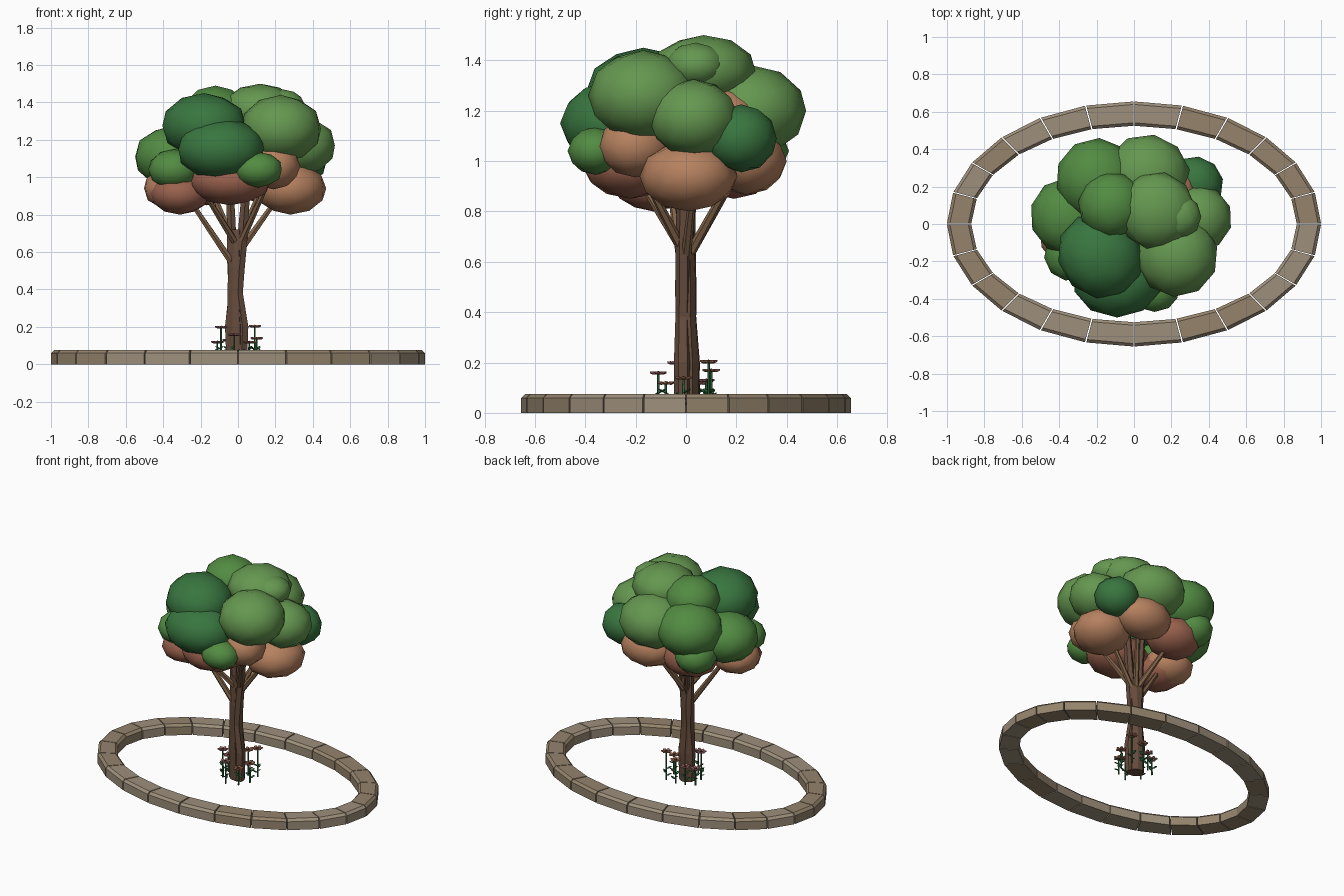
import bpy, bmesh, math, random
from mathutils import Vector, Matrix

random.seed(4)


def mat(name, rgb):
    m = bpy.data.materials.new(name)
    m.diffuse_color = (*rgb, 1)
    return m


DARK = mat("dark_leaf", (0.04, 0.18, 0.05))
MID = mat("mid_leaf", (0.085, 0.26, 0.055))
LIGHT = mat("light_leaf", (0.13, 0.31, 0.08))
TAN = mat("tan_leaf", (0.47, 0.22, 0.115))
RUST = mat("rust_leaf", (0.32, 0.12, 0.075))
BARK = mat("bark", (0.13, 0.072, 0.045))
TWIG = mat("twig", (0.22, 0.125, 0.065))
STONES = [mat("stone_a", (0.34, 0.275, 0.20)), mat("stone_b", (0.30, 0.23, 0.15))]
STEM = mat("stem", (0.03, 0.15, 0.05))
PETAL = mat("petal", (0.45, 0.18, 0.18))
PETAL2 = mat("petal_orange", (0.45, 0.19, 0.11))
HEART = mat("flower_heart", (0.08, 0.04, 0.03))


def finish(name, bm, mats, smooth=False):
    bmesh.ops.recalc_face_normals(bm, faces=bm.faces)
    for f in bm.faces:
        f.smooth = smooth
    me = bpy.data.meshes.new(name)
    bm.to_mesh(me)
    bm.free()
    for m in mats:
        me.materials.append(m)
    ob = bpy.data.objects.new(name, me)
    bpy.context.collection.objects.link(ob)
    return ob


def loft(bm, rings):
    """Skin a list of closed rings and cap both ends."""
    vs = [[bm.verts.new(p) for p in r] for r in rings]
    n = len(vs[0])
    bm.faces.new(vs[0])
    bm.faces.new(vs[-1])
    for a, b in zip(vs, vs[1:]):
        for i in range(n):
            bm.faces.new((a[i], a[(i + 1) % n], b[(i + 1) % n], b[i]))


def tube(bm, pts, radii, sides, ridge=0.0):
    pts = [Vector(p) for p in pts]
    rings = []
    for k, p in enumerate(pts):
        d = pts[min(k + 1, len(pts) - 1)] - pts[max(k - 1, 0)]
        q = Vector((0, 0, 1)).rotation_difference(d)
        ring = []
        for i in range(sides):
            a = 2 * math.pi * (i + 0.5) / sides
            r = radii[k] * (1 - ridge * (i % 2))
            ring.append(p + q @ Vector((r * math.cos(a), r * math.sin(a), 0)))
        rings.append(ring)
    loft(bm, rings)


def ellipsoid(bm, c, r, sub=2, rot=None, mi=0):
    m = Matrix.Translation(c) @ (rot or Matrix()) @ Matrix.Diagonal((*r, 1))
    res = bmesh.ops.create_icosphere(bm, subdivisions=sub, radius=1, matrix=m)
    for v in res["verts"]:
        for f in v.link_faces:
            f.material_index = mi


# Oval kerb of 24 chamfered stones with thin joints
N, W, C, H = 24, 0.13, 0.016, 0.075
PROFILE = [(0, 0), (0, H - C), (C, H), (W - C, H), (W, H - C), (W, 0)]
for i in range(N):
    bm = bmesh.new()
    rings = []
    for t in (i + 0.015, i + 0.985):
        a = 2 * math.pi * t / N
        rings.append([((1 - o) * math.cos(a), (0.655 - o) * math.sin(a), z) for o, z in PROFILE])
    loft(bm, rings)
    finish(f"kerb_stone_{i + 1}", bm, [STONES[random.random() < 0.4]])

# Trunk: three fused, slightly bent stems that part under the crown
bm = bmesh.new()
tube(bm, [(-0.01, 0.005, 0), (-0.01, 0.005, 0.2), (-0.015, 0, 0.38), (-0.012, 0, 0.52), (-0.005, 0, 0.72)],
     [0.052, 0.054, 0.044, 0.045, 0.035], 8, ridge=0.1)
tube(bm, [(-0.035, 0.01, 0), (-0.04, 0.01, 0.2), (-0.026, 0.01, 0.38), (-0.032, 0.01, 0.55), (-0.036, 0.01, 0.75),
          (-0.05, 0.03, 1.1)], [0.03, 0.034, 0.028, 0.03, 0.027, 0.02], 6)
tube(bm, [(0.018, -0.012, 0), (0.024, -0.012, 0.2), (0, -0.012, 0.38), (0.006, -0.01, 0.5), (0.024, -0.01, 0.68),
          (0.055, -0.01, 1.1)], [0.034, 0.036, 0.03, 0.033, 0.031, 0.022], 6)
finish("trunk", bm, [BARK])

# Branches: start to end
BRANCHES = [((-0.03, -0.01, 0.54), (-0.26, -0.06, 0.88)), ((-0.02, -0.02, 0.66), (-0.17, -0.17, 0.90)),
            ((0.02, 0, 0.62), (0.22, 0.03, 0.90)), ((0.02, -0.02, 0.66), (0.15, -0.17, 0.95)),
            ((0, 0.02, 0.64), (0.12, 0.18, 0.93)), ((-0.02, 0.02, 0.64), (-0.14, 0.19, 0.93))]
for i, (a, b) in enumerate(BRANCHES):
    bm = bmesh.new()
    a, b = Vector(a), Vector(b)
    tube(bm, [a, a.lerp(b, 0.5), b], [0.02, 0.017, 0.013], 6)
    finish(f"branch_{i + 1}", bm, [TWIG])

# Crown: clumps of foliage as (centre, radii, colour)
CLUMPS = [
    ((-0.18, -0.17, 1.275), (0.24, 0.22, 0.175), DARK), ((-0.09, -0.30, 1.15), (0.24, 0.20, 0.165), DARK),
    ((0.23, -0.17, 1.26), (0.22, 0.22, 0.18), LIGHT), ((-0.35, 0.04, 1.11), (0.205, 0.21, 0.165), MID),
    ((-0.34, -0.16, 1.04), (0.145, 0.14, 0.11), MID), ((0.11, -0.36, 1.04), (0.13, 0.11, 0.095), MID),
    ((0.34, 0.03, 1.17), (0.185, 0.18, 0.155), LIGHT), ((0.33, 0.22, 1.09), (0.14, 0.15, 0.135), DARK),
    ((0.07, 0.26, 1.20), (0.23, 0.22, 0.18), LIGHT), ((-0.20, 0.24, 1.20), (0.22, 0.22, 0.18), MID),
    ((-0.12, 0.10, 1.34), (0.18, 0.18, 0.15), MID), ((0.12, 0.07, 1.36), (0.21, 0.21, 0.14), LIGHT),
    ((0.24, 0.04, 1.38), (0.12, 0.12, 0.09), LIGHT), ((-0.26, 0.26, 1.04), (0.15, 0.14, 0.12), MID),
    ((-0.34, -0.07, 0.94), (0.17, 0.16, 0.12), TAN), ((-0.31, -0.13, 0.91), (0.16, 0.16, 0.11), RUST),
    ((-0.04, -0.22, 0.98), (0.22, 0.19, 0.13), RUST), ((0.28, 0.01, 0.94), (0.19, 0.20, 0.14), TAN),
    ((0.12, 0.24, 1.00), (0.20, 0.16, 0.135), TAN), ((0.19, -0.20, 1.06), (0.15, 0.14, 0.125), TAN),
    ((-0.17, 0.19, 0.98), (0.19, 0.17, 0.13), RUST), ((0.20, 0.16, 1.15), (0.14, 0.14, 0.14), TAN)]
for i, (c, r, m) in enumerate(CLUMPS):
    bm = bmesh.new()
    ellipsoid(bm, c, r, rot=Matrix.Rotation(random.uniform(0, 6.28), 4, 'Z') if abs(r[0] - r[1]) < 0.02 else None)
    finish(f"foliage_{i + 1}", bm, [m], True)

# Flowers round the trunk foot: stem, leaves, petals and heart
FLOWERS = [(0.09, 0.09, 0.205), (-0.09, -0.04, 0.20), (0.10, -0.01, 0.14), (-0.02, -0.11, 0.16), (0.06, -0.08, 0.12),
           (-0.11, 0.05, 0.12), (0.01, 0.10, 0.17), (-0.05, 0.08, 0.13)]
for i, (x, y, h) in enumerate(FLOWERS):
    bm = bmesh.new()
    tube(bm, [(x, y, 0), (x, y, h - 0.004)], [0.006, 0.005], 5)
    turn = random.uniform(0, 6.28)
    for k in range(4):
        rot = Matrix.Rotation(turn + k * 2.1, 4, 'Z') @ Matrix.Rotation(-0.5, 4, 'Y')
        p = Vector((x, y, 0.03 + 0.016 * k)) + rot @ Vector((0.02, 0, 0))
        ellipsoid(bm, p, (0.02, 0.011, 0.004), 1, rot)
    for k in range(6):
        rot = Matrix.Rotation(turn + k * math.pi / 3, 4, 'Z') @ Matrix.Rotation(-0.2, 4, 'Y')
        p = Vector((x, y, h - 0.006)) + rot @ Vector((0.022, 0, 0))
        ellipsoid(bm, p, (0.016, 0.012, 0.007), 1, rot, 1)
    ellipsoid(bm, (x, y, h - 0.002), (0.01, 0.01, 0.009), 1, mi=2)
    finish(f"flower_{i + 1}", bm, [STEM, PETAL if i % 2 else PETAL2, HEART])
